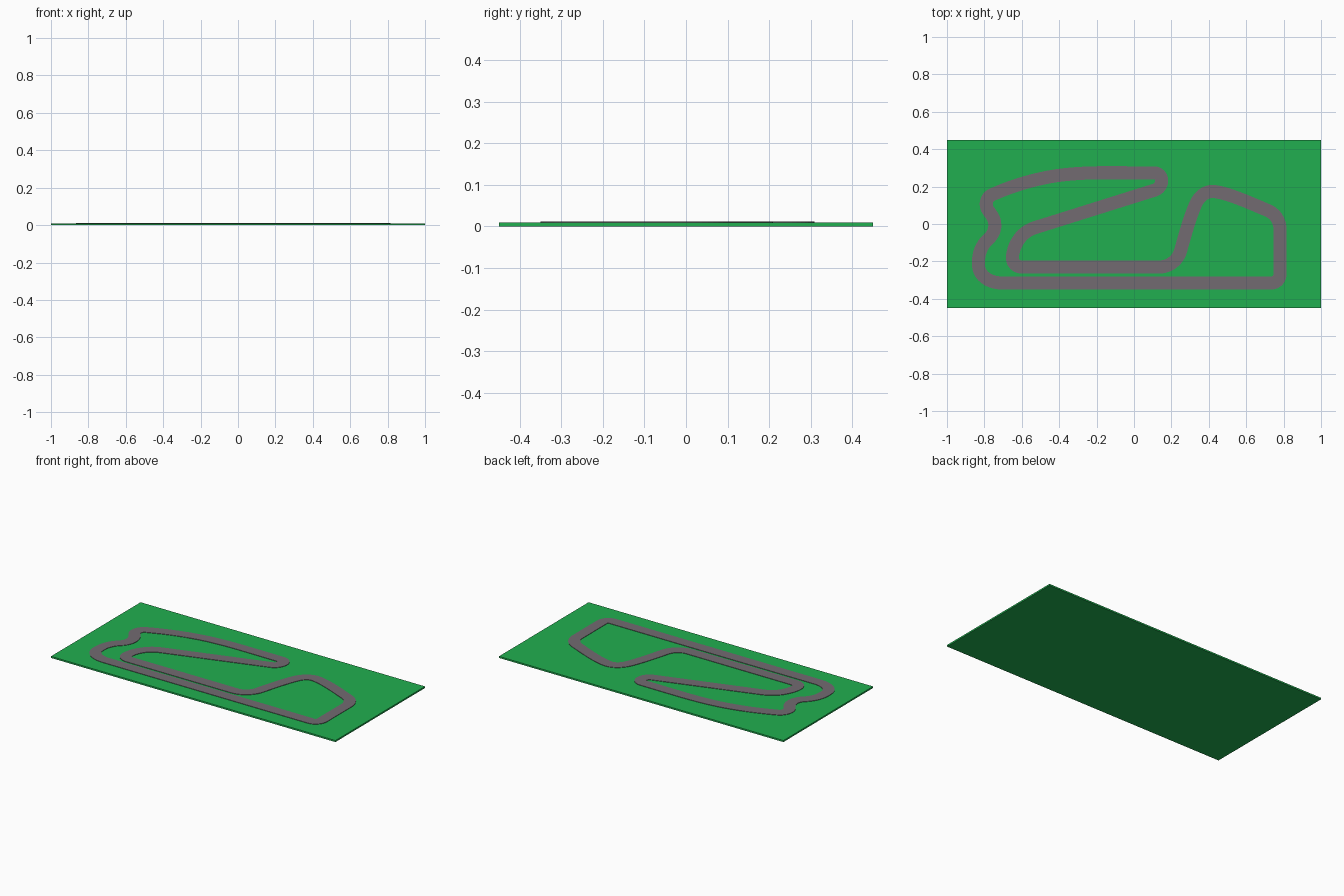
import bpy, bmesh, math
from mathutils import Vector

if "Cube" in bpy.data.objects:
    bpy.data.objects.remove(bpy.data.objects["Cube"])

BASE_TOP, TRACK_TOP, HALF_W = 0.01, 0.0125, 0.035


def material(name, rgb):
    m = bpy.data.materials.new(name)
    m.diffuse_color = (*rgb, 1)
    m.use_nodes = True
    m.node_tree.nodes["Principled BSDF"].inputs["Base Color"].default_value = m.diffuse_color
    return m


def make_object(name, bm, mat):
    bmesh.ops.recalc_face_normals(bm, faces=bm.faces)
    me = bpy.data.meshes.new(name)
    bm.to_mesh(me)
    bm.free()
    me.materials.append(mat)
    ob = bpy.data.objects.new(name, me)
    bpy.context.collection.objects.link(ob)
    return ob


def rounded_loop(corners, steps=10):
    """Closed path: each corner (x, y, cut) becomes a rational quadratic arc."""
    pts, n = [], len(corners)
    for i, (x, y, cut) in enumerate(corners):
        c = Vector((x, y))
        a = Vector(corners[i - 1][:2]) - c
        b = Vector(corners[(i + 1) % n][:2]) - c
        p = c + a.normalized() * min(cut, a.length / 2)
        q = c + b.normalized() * min(cut, b.length / 2)
        w = math.sin(a.angle(b) / 2)
        for k in range(steps + 1):
            t = k / steps
            u, v, s = (1 - t) ** 2, 2 * w * t * (1 - t), t * t
            pt = (p * u + c * v + q * s) / (u + v + s)
            if not pts or (pt - pts[-1]).length > 1e-4:
                pts.append(pt)
    return pts


# Grass board
bm = bmesh.new()
bmesh.ops.create_cube(bm, size=1)
bmesh.ops.scale(bm, vec=(2, 0.9, BASE_TOP), verts=bm.verts)
bmesh.ops.translate(bm, vec=(0, 0, BASE_TOP / 2), verts=bm.verts)
make_object("grass_board", bm, material("grass_green", (0.015, 0.43, 0.08)))

# Race track centre line: corner x, y and rounding length
corners = [
    (0.78, -0.315, 0.045), (0.78, 0.045, 0.07),
    (0.475, 0.174, 9), (0.36, 0.174, 9), (0.30, 0.04, 9),
    (0.225, -0.23, 0.09),
    (-0.652, -0.23, 0.05), (-0.648, -0.13, 0.06), (-0.585, -0.037, 0.06),
    (0.148, 0.193, 0.04), (0.148, 0.273, 0.04),
    (-0.34, 0.275, 0.2), (-0.60, 0.222, 9), (-0.82, 0.132, 0.07),
    (-0.715, -0.02, 0.08), (-0.832, -0.13, 0.07), (-0.83, -0.315, 0.12),
]
path = rounded_loop(corners)

# Race track slab swept along the centre line
bm = bmesh.new()
rings = []
for i, p in enumerate(path):
    tangent = (path[(i + 1) % len(path)] - path[i - 1]).normalized()
    side = Vector((-tangent.y, tangent.x)) * HALF_W
    l, r = p + side, p - side
    rings.append([bm.verts.new((v.x, v.y, z)) for v, z in
                  ((l, BASE_TOP), (r, BASE_TOP), (r, TRACK_TOP), (l, TRACK_TOP))])
for i, a in enumerate(rings):
    b = rings[(i + 1) % len(rings)]
    for k in range(4):
        j = (k + 1) % 4
        bm.faces.new((a[k], a[j], b[j], b[k]))
make_object("race_track", bm, material("asphalt_grey", (0.17, 0.145, 0.165)))
